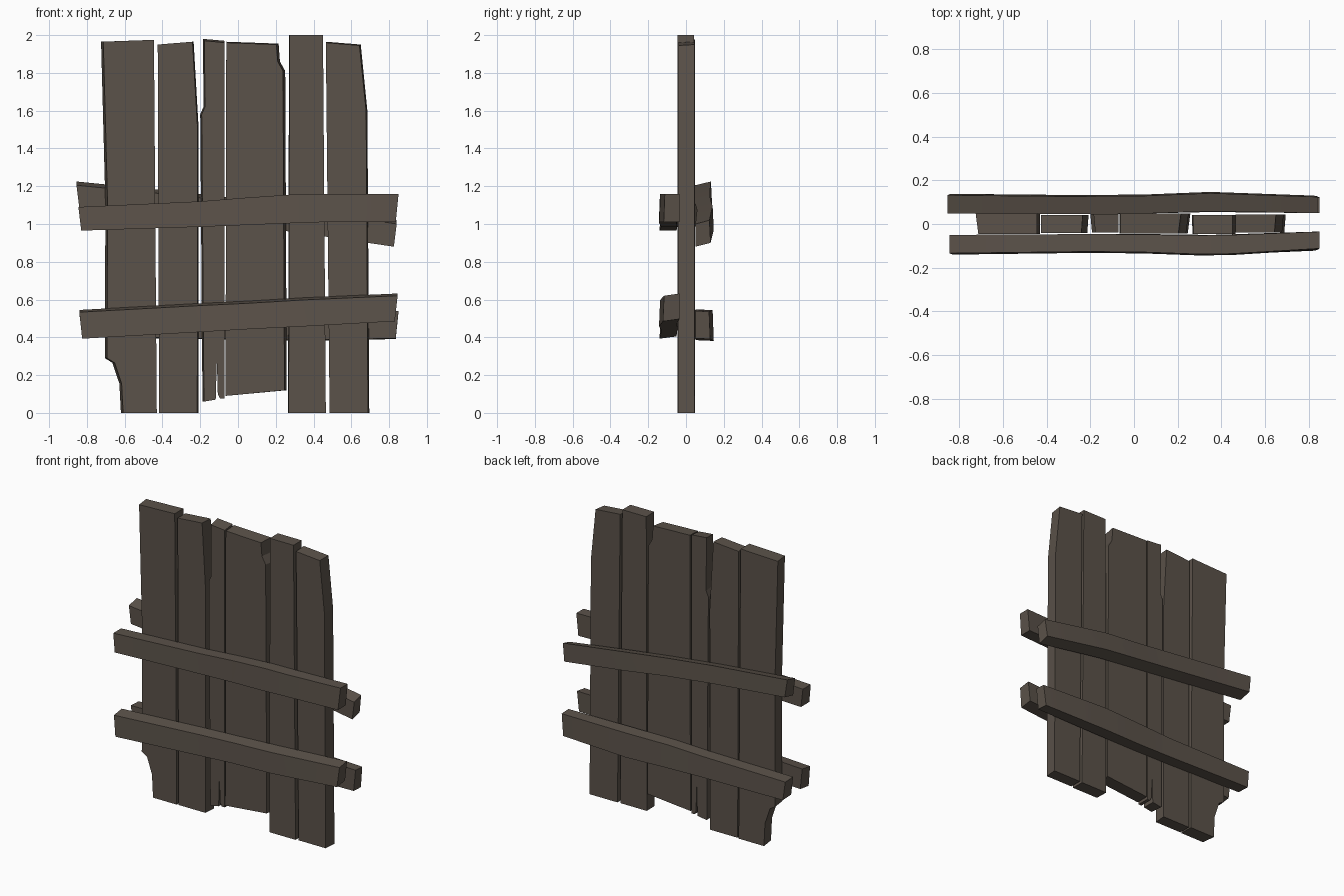
import bpy, bmesh

if "Cube" in bpy.data.objects:
    bpy.data.objects.remove(bpy.data.objects["Cube"])

wood = bpy.data.materials.new("weathered_brown_wood")
wood.diffuse_color = (0.105, 0.085, 0.068, 1)
wood.use_nodes = True
wood.node_tree.nodes["Principled BSDF"].inputs["Base Color"].default_value = wood.diffuse_color


def finish(name, bm, smooth=False):
    bmesh.ops.recalc_face_normals(bm, faces=bm.faces)
    me = bpy.data.meshes.new(name)
    bm.to_mesh(me)
    bm.free()
    me.materials.append(wood)
    ob = bpy.data.objects.new(name, me)
    bpy.context.collection.objects.link(ob)
    if smooth:
        bpy.context.view_layer.objects.active = ob
        ob.select_set(True)
        bpy.ops.object.shade_smooth_by_angle(angle=0.5)
        ob.select_set(False)


def plank(name, outline, y_front, y_back, left=0.0, right=0.0, top=0.0):
    """Board from an x-z outline; the front face is drawn in at left, right and top."""
    bm = bmesh.new()
    mid = sum(p[0] for p in outline) / len(outline)
    back = [bm.verts.new((x, y_back, z)) for x, z in outline]
    front = [bm.verts.new((x + (left if x < mid else -right), y_front,
                           z - (top if z > 1.9 else 0))) for x, z in outline]
    bm.faces.new(back)
    bm.faces.new(front)
    n = len(outline)
    for i in range(n):
        j = (i + 1) % n
        bm.faces.new((back[i], back[j], front[j], front[i]))
    finish(name, bm)


def rail(name, stations, side, roll=0.0, skew=0.015):
    """Crooked beam: stations of x, z low, z high, y inner, y outer."""
    bm = bmesh.new()
    rings = []
    last = len(stations) - 1
    for i, (x, lo, hi, yi, yo) in enumerate(stations):
        e = skew if i == 0 else (-skew if i == last else 0)
        rings.append([bm.verts.new(p) for p in (
            (x + e, side * yi, lo), (x + e, side * yo, lo - roll),
            (x, side * (yo - 0.006), hi - roll), (x, side * yi, hi))])
    for a, b in zip(rings, rings[1:]):
        for k in range(4):
            m = (k + 1) % 4
            bm.faces.new((a[k], a[m], b[m], b[k]))
    bm.faces.new(rings[0])
    bm.faces.new(rings[-1])
    finish(name, bm, True)


# Upright boards, left to right, with broken corners and a split
plank("board_1", [(-.725, 1.965), (-.445, 1.975), (-.43, 0), (-.62, 0), (-.628, .155),
                  (-.665, .265), (-.705, .29), (-.702, 1.1)], -.045, .048, left=.012)
plank("board_2", [(-.425, 1.95), (-.235, 1.965), (-.208, 1.5), (-.21, 0), (-.418, 0)],
      -.042, .042, right=.006)
plank("board_3", [(-.185, 1.98), (-.072, 1.97), (-.072, .075), (-.095, .075), (-.107, .1),
                  (-.112, .28), (-.118, .07), (-.188, .06), (-.2, 1.58), (-.183, 1.62)],
      -.04, .045, left=.008, top=.01)
plank("board_4", [(-.062, 1.965), (.215, 1.955), (.222, 1.86), (.25, 1.81),
                  (.258, .12), (-.066, .09)], -.043, .047, right=.012, top=.005)
plank("board_5", [(.27, 2), (.45, 2), (.465, 0), (.265, 0)], -.046, .042, left=.003)
plank("board_6", [(.465, 1.965), (.65, 1.95), (.685, 1.6), (.695, 0), (.485, 0)],
      -.04, .044, right=.007, top=.005)

# Front cross rails
rail("front_upper_rail", [(-.845, .965, 1.09, .05, .14), (-.2, .985, 1.12, .046, .132),
                          (.05, .995, 1.14, .048, .135), (.3, 1.005, 1.157, .052, .144),
                          (.45, 1.01, 1.158, .05, .142), (.85, 1.01, 1.16, .035, .118)], -1)
rail("front_lower_rail", [(-.84, .405, .545, .05, .14), (-.2, .44, .58, .046, .132),
                          (.05, .455, .592, .046, .132), (.35, .47, .61, .05, .143),
                          (.845, .497, .632, .035, .122)], -1, roll=.012)

# Back cross rails
rail("back_upper_rail", [(-.855, 1.085, 1.205, .048, .138), (-.3, 1.03, 1.15, .045, .132),
                         (.05, .99, 1.11, .048, .135), (.35, .95, 1.075, .058, .147),
                         (.84, .88, 1.0, .05, .13)], 1, roll=-.02)
rail("back_lower_rail", [(-.84, .405, .53, .048, .138), (-.2, .395, .535, .045, .132),
                         (.05, .39, .545, .048, .135), (.35, .385, .548, .055, .147),
                         (.85, .395, .54, .05, .128)], 1, roll=.004)
